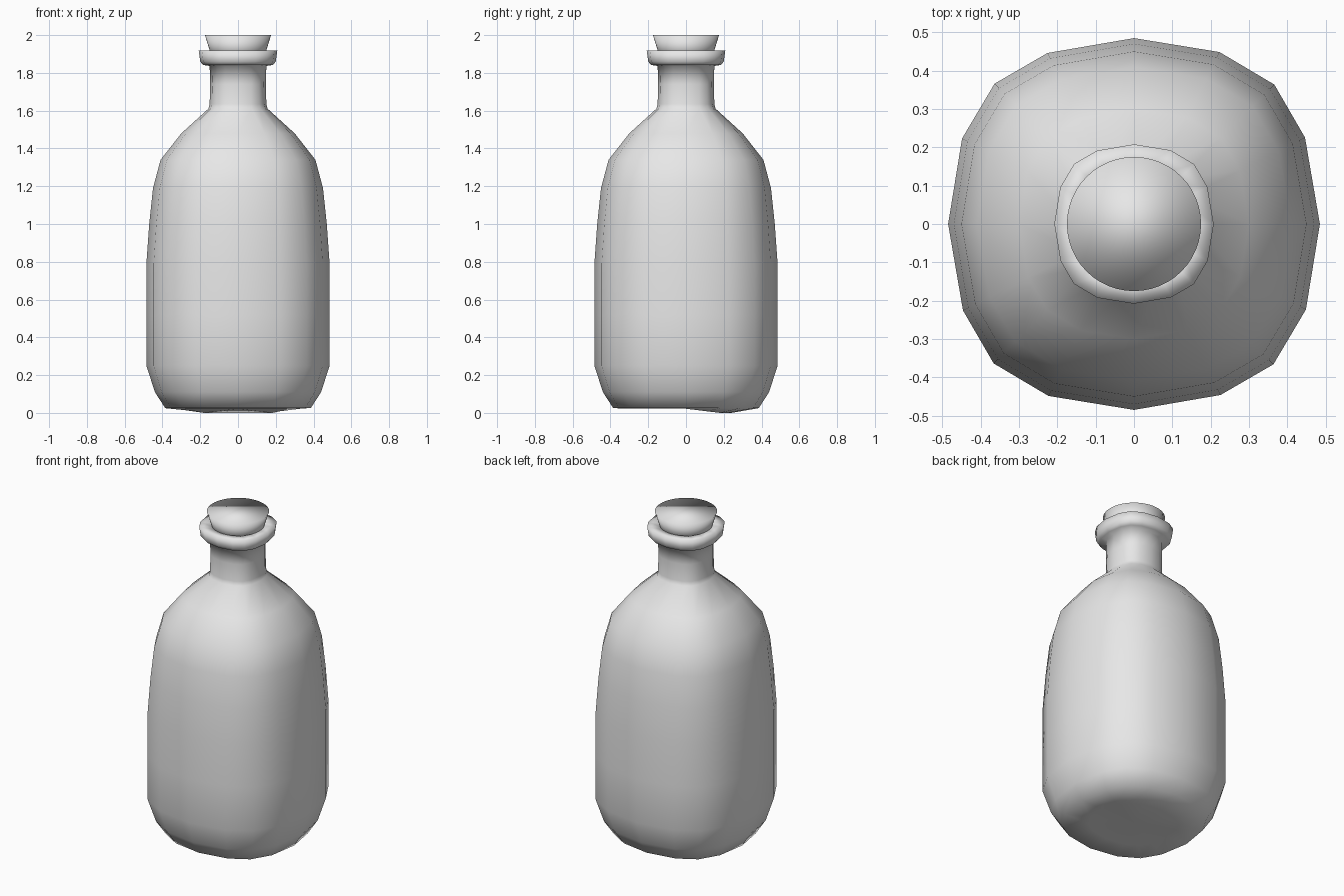
import bpy
import bmesh
import math

cube = bpy.data.objects.get("Cube")
if cube:
    bpy.data.objects.remove(cube)

grey = bpy.data.materials.new("plain grey")
grey.use_nodes = True
grey.diffuse_color = (0.8, 0.8, 0.8, 1)
grey.node_tree.nodes["Principled BSDF"].inputs["Base Color"].default_value = (0.8, 0.8, 0.8, 1)

# Rounded-square outline with sixteen sides, one quarter repeated four times
quarter = [(1, 0), (0.92, 0.465), (0.755, 0.75), (0.46, 0.925)]
rounded_square = []
for turn in range(4):
    c, s = round(math.cos(turn * math.pi / 2)), round(math.sin(turn * math.pi / 2))
    rounded_square += [(x * c - y * s, x * s + y * c) for x, y in quarter]

circle = [(math.cos(2 * math.pi * i / 48), math.sin(2 * math.pi * i / 48)) for i in range(48)]


def loft(name, outline, profile, shape=None, cap_start=True):
    """Stack scaled outlines along z from (radius, z) pairs and shade smoothly."""
    bm = bmesh.new()
    rings = [[bm.verts.new((x * r, y * r, z)) for x, y in outline] for r, z in profile]
    n = len(outline)
    for low, high in zip(rings, rings[1:]):
        for i in range(n):
            j = (i + 1) % n
            bm.faces.new((low[i], low[j], high[j], high[i]))
    if cap_start:
        bm.faces.new(rings[0][::-1])
    bm.faces.new(rings[-1])
    if shape:
        shape(bm, rings)
    bmesh.ops.recalc_face_normals(bm, faces=bm.faces)
    mesh = bpy.data.meshes.new(name)
    bm.to_mesh(mesh)
    bm.free()
    mesh.shade_smooth()
    mesh.materials.append(grey)
    obj = bpy.data.objects.new(name, mesh)
    bpy.context.collection.objects.link(obj)
    return obj


def uneven_base(bm, rings):
    """Raised centre and slightly lower rear feet under the bottle."""
    base = rings[0]
    centre = bm.verts.new((0, 0, 0.022))
    for i, v in enumerate(base):
        bm.faces.new((base[(i + 1) % len(base)], v, centre))
        if v.co.y > 0:
            v.co.z -= 0.022 * min(1, v.co.y / 0.18)


# Bottle: base, body, shoulder, neck and lip in one profile
loft("bottle", rounded_square, [
    (0.24, 0.022), (0.385, 0.025), (0.44, 0.11), (0.485, 0.25), (0.485, 0.52),
    (0.485, 0.79), (0.47, 1.0), (0.45, 1.19), (0.41, 1.34), (0.30, 1.48),
    (0.157, 1.61), (0.15, 1.635), (0.148, 1.74), (0.15, 1.837), (0.185, 1.842),
    (0.2, 1.86), (0.208, 1.918), (0.14, 1.915), (0.13, 1.86),
], uneven_base, cap_start=False)

# Tapered stopper
loft("stopper", circle, [(0.135, 1.87), (0.175, 2.0)])
